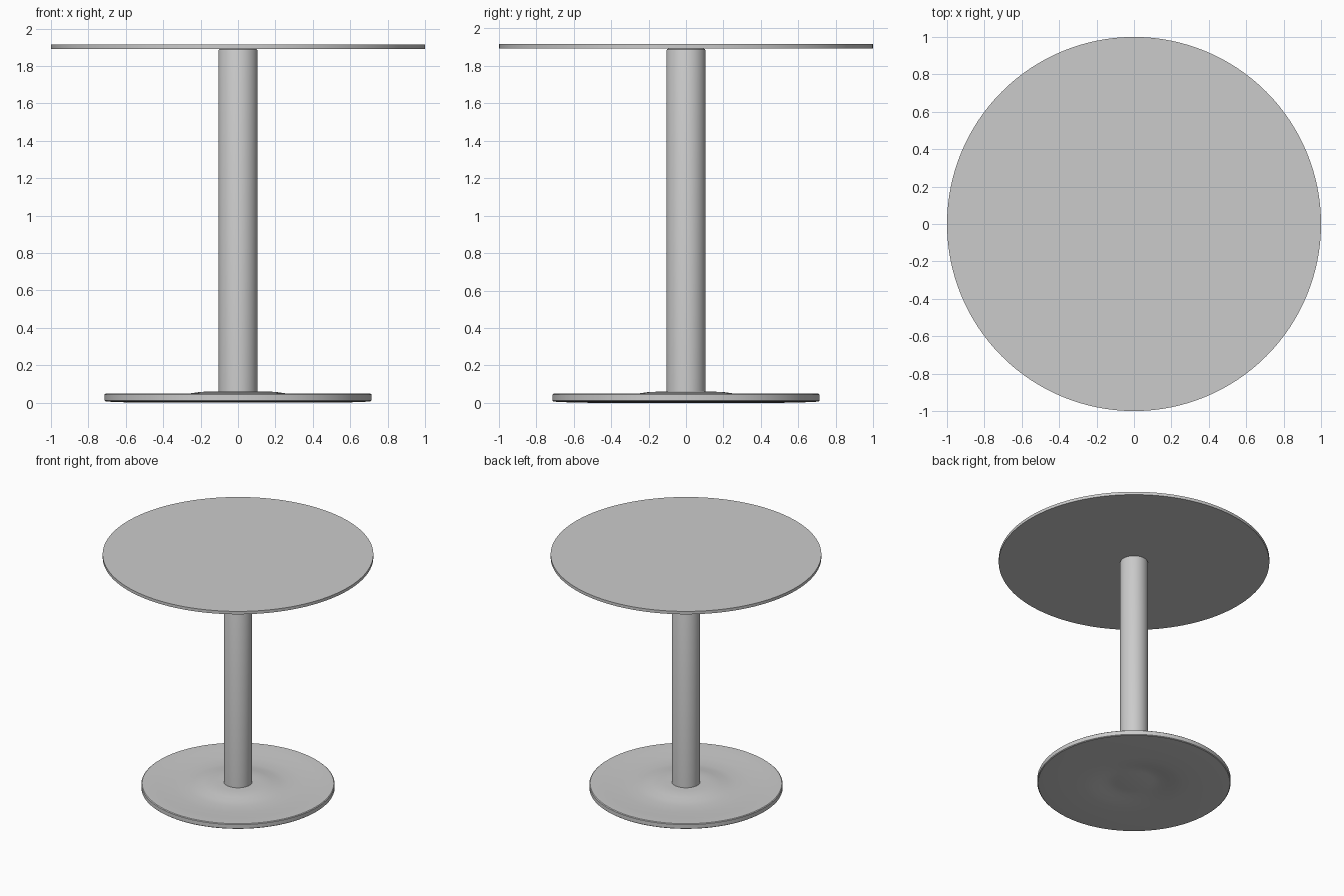
import bpy, math

cube = bpy.data.objects.get("Cube")
if cube:
    bpy.data.objects.remove(cube, do_unlink=True)

# Single grey finish
grey = bpy.data.materials.new("satin_grey")
grey.use_nodes = True
colour = (0.6, 0.6, 0.6, 1)
grey.diffuse_color = colour
grey.node_tree.nodes["Principled BSDF"].inputs["Base Color"].default_value = colour


def lathe(name, profile, sides=96):
    """Spin (radius, height) points about z; a zero radius gives a pole."""
    verts, faces, rings = [], [], []
    for r, z in profile:
        start = len(verts)
        count = sides if r > 0 else 1
        for i in range(count):
            a = 2 * math.pi * i / sides
            verts.append((r * math.cos(a), r * math.sin(a), z))
        rings.append([start + i % count for i in range(sides)])
    for low, high in zip(rings, rings[1:]):
        for i in range(sides):
            j = (i + 1) % sides
            loop = [low[i], low[j], high[j], high[i]]
            faces.append(list(dict.fromkeys(loop)))
    mesh = bpy.data.meshes.new(name)
    mesh.from_pydata(verts, [], faces)
    mesh.materials.append(grey)
    obj = bpy.data.objects.new(name, mesh)
    bpy.context.collection.objects.link(obj)
    bpy.ops.object.select_all(action="DESELECT")
    obj.select_set(True)
    bpy.context.view_layer.objects.active = obj
    bpy.ops.object.shade_smooth_by_angle(angle=math.radians(30))
    return obj


# Thin round top
lathe("table_top", [(0, 1.892), (1, 1.892), (1, 1.916), (0, 1.916)], 128)

# Column with softened ends
lathe("column", [(0, 0.02), (0.105, 0.02), (0.105, 1.88), (0.102, 1.888),
                 (0.095, 1.892), (0, 1.892)], 64)

# Dished foot with a raised collar; the underside follows the same curve
underside = [(0.12, 0.018), (0.15, 0.022), (0.2, 0.02), (0.25, 0.013),
             (0.31, 0.004), (0.37, 0), (0.48, 0), (0.6, 0.002), (0.68, 0.005)]
rim = [(0.708, 0.007), (0.714, 0.012), (0.714, 0.044), (0.708, 0.049)]
upper = [(0.68, 0.049), (0.6, 0.044), (0.48, 0.037), (0.37, 0.035),
         (0.31, 0.041), (0.25, 0.051), (0.2, 0.058), (0.15, 0.06)]
lathe("base_plate", [(0, 0.018)] + underside + rim + upper + [(0, 0.06)])
